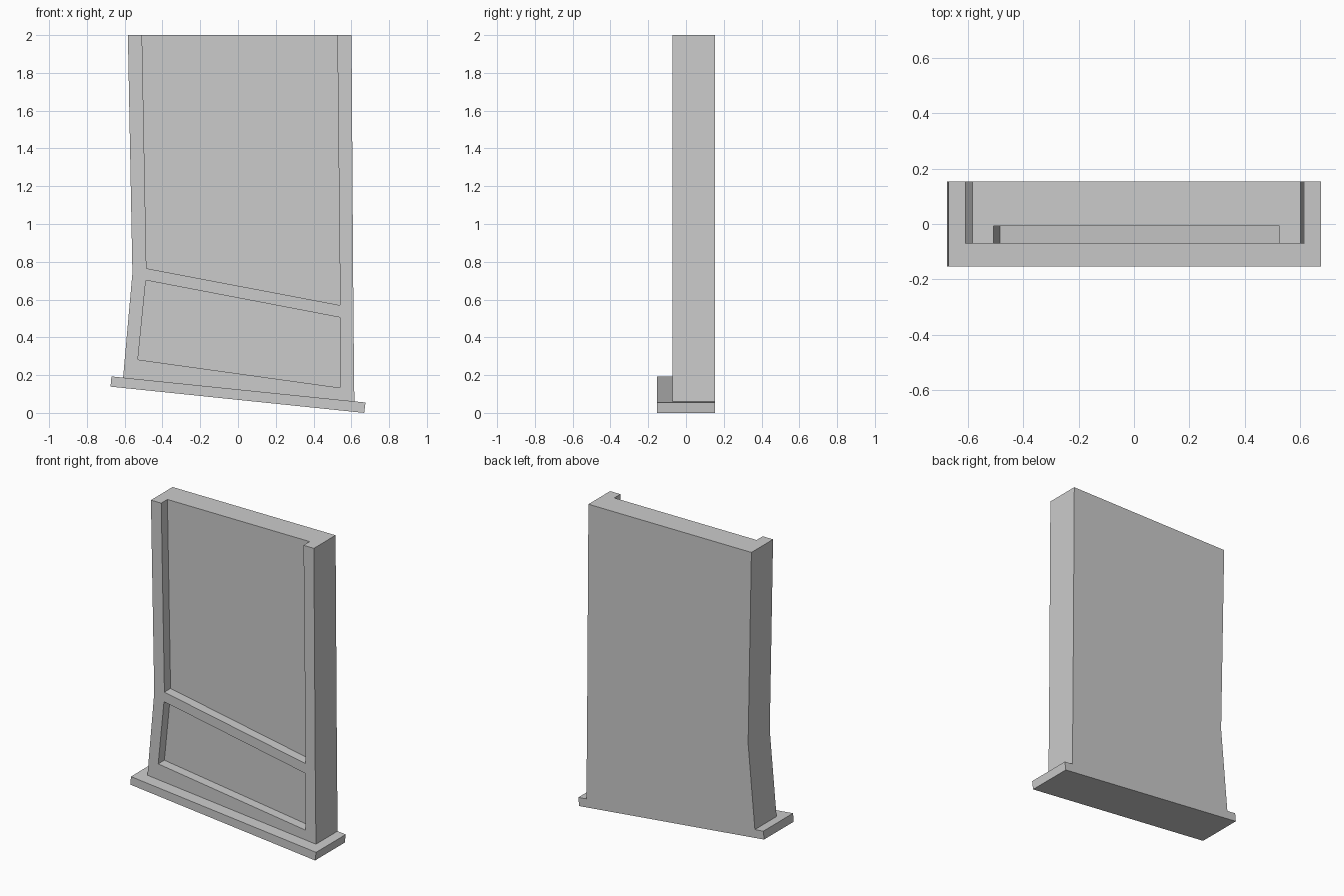
import bpy, bmesh

if "Cube" in bpy.data.objects:
    bpy.data.objects.remove(bpy.data.objects["Cube"])


def prism(name, profile, y0, y1):
    """Extrude an x/z outline along y."""
    bm = bmesh.new()
    face = bm.faces.new([bm.verts.new((x, y0, z)) for x, z in profile])
    ext = bmesh.ops.extrude_face_region(bm, geom=[face])
    new = [v for v in ext["geom"] if isinstance(v, bmesh.types.BMVert)]
    bmesh.ops.translate(bm, verts=new, vec=(0, y1 - y0, 0))
    bmesh.ops.recalc_face_normals(bm, faces=bm.faces)
    mesh = bpy.data.meshes.new(name)
    bm.to_mesh(mesh)
    bm.free()
    ob = bpy.data.objects.new(name, mesh)
    bpy.context.collection.objects.link(ob)
    return ob


def combine(target, other, operation):
    """Apply a boolean and remove the helper object."""
    mod = target.modifiers.new(operation, "BOOLEAN")
    mod.operation, mod.solver, mod.object = operation, "EXACT", other
    other.hide_render = True
    bpy.context.view_layer.objects.active = target
    bpy.ops.object.modifier_apply(modifier=mod.name)
    bpy.data.objects.remove(other)


FRONT, PANEL, BACK = -0.071, -0.007, 0.154

# Crooked slab with a kinked left side; its foot sinks into the sill
panel = prism("window_panel", [
    (-0.583, 2.0), (-0.559, 0.74), (-0.608, 0.19), (-0.61, 0.165),
    (0.616, 0.03), (0.616, 0.06), (0.611, 0.54), (0.601, 2.0)], FRONT, BACK)

# Upper recess, open at the top
upper = prism("upper_recess", [
    (-0.510, 2.1), (-0.508, 2.0), (-0.485, 0.765), (0.541, 0.57),
    (0.526, 2.0), (0.525, 2.1)], FRONT - 0.1, PANEL)

# Lower recess below the slanted rail
lower = prism("lower_recess", [
    (-0.488, 0.702), (-0.53, 0.282), (0.541, 0.133), (0.541, 0.505)],
    FRONT - 0.1, PANEL)
for cutter in (upper, lower):
    combine(panel, cutter, "DIFFERENCE")

# Tilted sill projecting at the front and both sides
sill = prism("sill", [
    (-0.675, 0.139), (-0.67, 0.193), (0.675, 0.055), (0.668, 0.0)],
    -BACK, BACK)
combine(panel, sill, "UNION")
